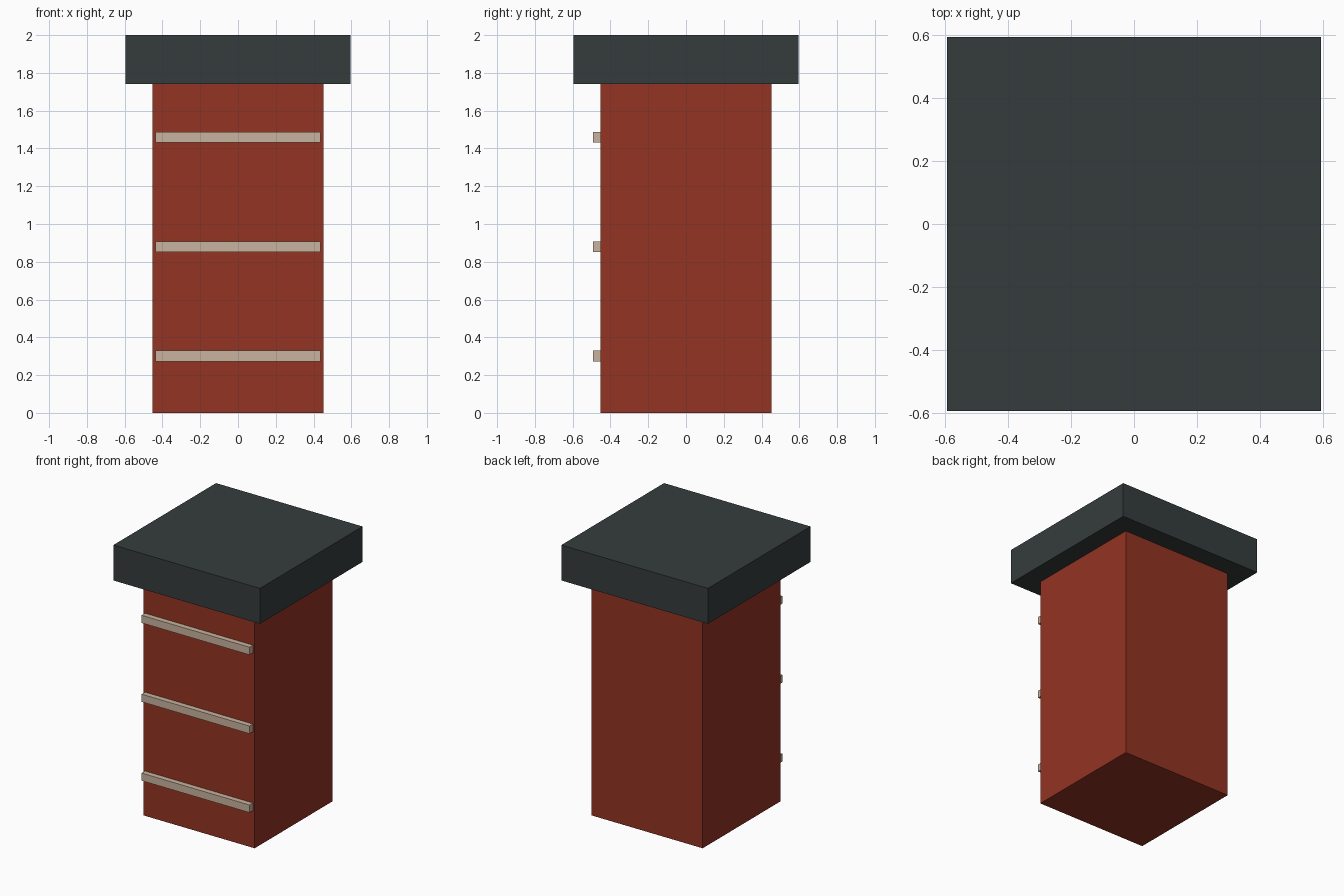
import bpy

if "Cube" in bpy.data.objects:
    bpy.data.objects.remove(bpy.data.objects["Cube"])


def material(name, colour):
    m = bpy.data.materials.new(name)
    m.diffuse_color = (*colour, 1.0)
    m.use_nodes = True
    m.node_tree.nodes["Principled BSDF"].inputs["Base Color"].default_value = m.diffuse_color
    return m


def box(name, low, high, mat):
    centre = [(a + b) / 2 for a, b in zip(low, high)]
    bpy.ops.mesh.primitive_cube_add(size=1, location=centre)
    ob = bpy.context.object
    ob.name = name
    ob.scale = [b - a for a, b in zip(low, high)]
    bpy.ops.object.transform_apply(location=False, rotation=False, scale=True)
    ob.data.materials.append(mat)
    return ob


brick = material("brick red", (0.292, 0.033, 0.016))
slate = material("dark slate", (0.036, 0.045, 0.045))
mortar = material("pale mortar", (0.58, 0.45, 0.345))

SHAFT, CAP, CAP_Z = 0.4525, 0.595, 1.74

# Square shaft and overhanging cap
box("chimney_shaft", (-SHAFT, -SHAFT, 0), (SHAFT, SHAFT, CAP_Z), brick)
box("chimney_cap", (-CAP, -CAP, CAP_Z), (CAP, CAP, 2), slate)

# Three raised mortar strips on the front only
for i in range(3):
    z = 0.301 + i * 0.579
    box(f"mortar_strip_{i + 1}", (-0.438, -0.492, z - 0.028),
        (0.438, -SHAFT + 0.01, z + 0.028), mortar)
